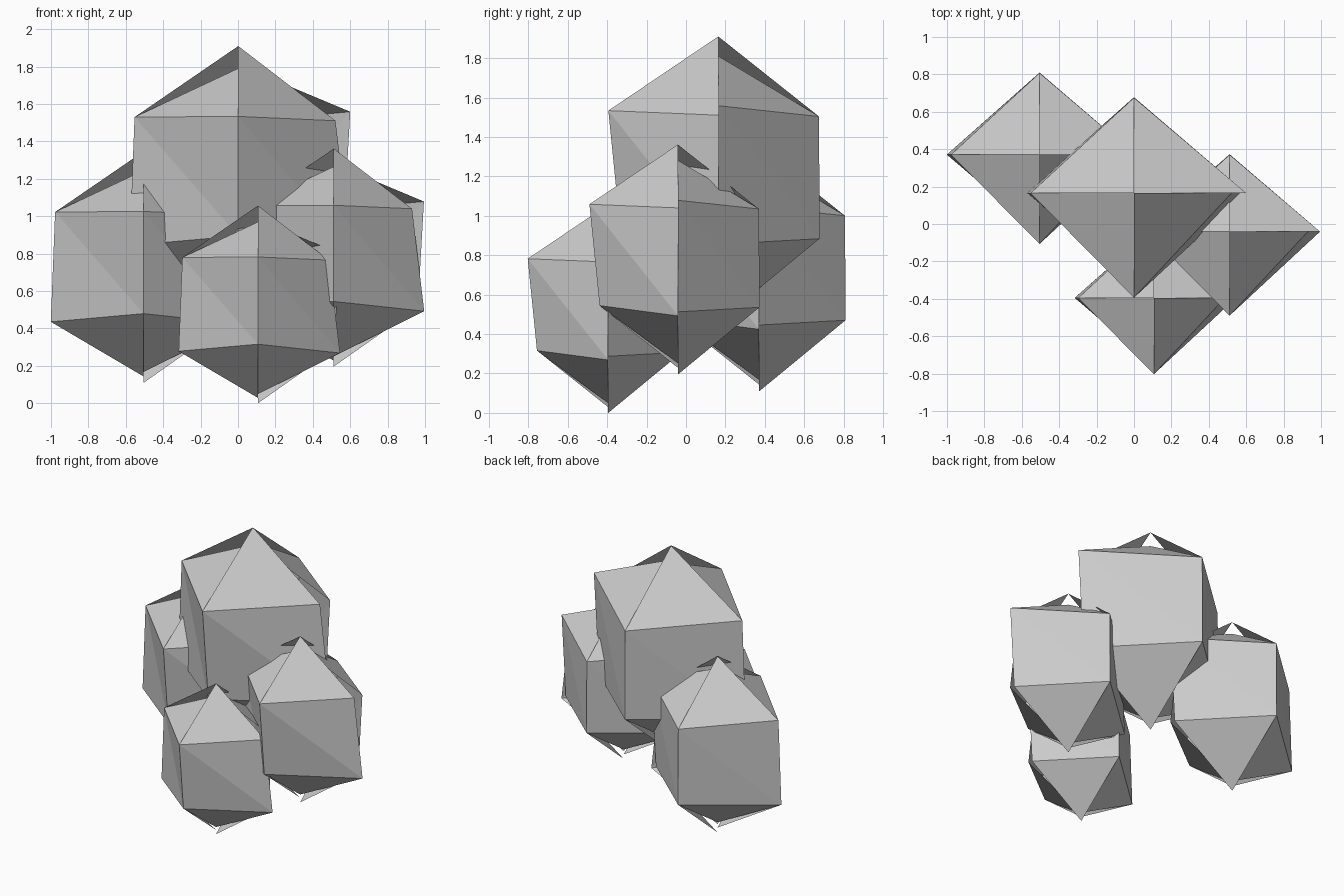
import bpy, math

if "Cube" in bpy.data.objects:
    bpy.data.objects.remove(bpy.data.objects["Cube"])

# One flat stone grey for every clump
grey = bpy.data.materials.new("stone_grey")
grey.diffuse_color = (0.6, 0.6, 0.6, 1)
grey.use_nodes = True
grey.node_tree.nodes["Principled BSDF"].inputs["Base Color"].default_value = grey.diffuse_color

# Four-sided clump, open at one seam: radii run right, back, left, front, right
UPPER = [0.60, 0.51, 0.553, 0.559, 0.521]
LOWER = [0.56, 0.513, 0.58, 0.495, 0.602]
# Each side has its own tip, in the order back-right, back-left, front-left, front-right
TOP_TIPS = [0.615, 0.714, 0.595, 0.716]
LOW_TIPS = [0.733, 0.65, 0.693, 0.665]
SLOPE = 0.606  # ring height per unit of ring radius


def ring(radii, sign):
    return [(r * math.cos(j * math.pi / 2), r * math.sin(j * math.pi / 2), sign * r * SLOPE)
            for j, r in enumerate(radii)]


def clump(name, centre, size):
    verts = ring(UPPER, 1) + ring(LOWER, -1)
    verts += [(0, 0, h) for h in TOP_TIPS] + [(0, 0, -h) for h in LOW_TIPS]
    faces = []
    for j in range(4):
        u, v, l, m = j, j + 1, j + 5, j + 6
        faces += [(u, v, 10 + j), (u, m, v), (u, l, m), (m, l, 14 + j)]
    # Faces wind outward
    faces = [f if i % 4 in (0, 1, 2, 3) else f[::-1] for i, f in enumerate(faces)]
    mesh = bpy.data.meshes.new(name)
    mesh.from_pydata([tuple(c + size * p for c, p in zip(centre, vert)) for vert in verts], [], faces)
    mesh.materials.append(grey)
    obj = bpy.data.objects.new(name, mesh)
    bpy.context.collection.objects.link(obj)


clump("top_clump", (0, 0.165, 1.195), 1.0)
clump("left_clump", (-0.505, 0.371, 0.736), 0.855)
clump("right_clump", (0.511, -0.04, 0.786), 0.805)
clump("front_clump", (0.106, -0.395, 0.535), 0.73)
